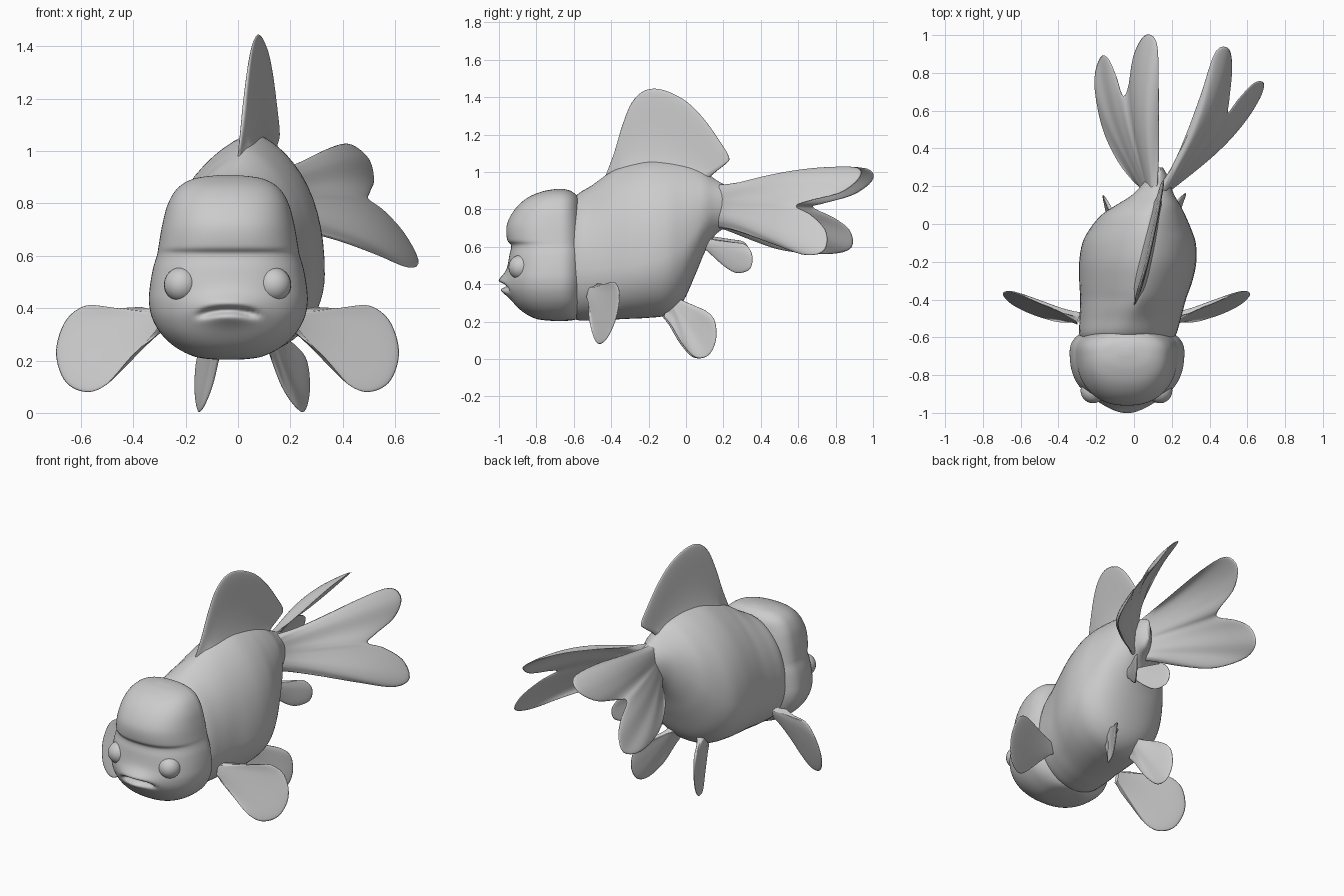
import bpy, bmesh
from math import sin, cos, pi, sqrt, exp
from mathutils import Vector

if "Cube" in bpy.data.objects:
    bpy.data.objects.remove(bpy.data.objects["Cube"])


def spline(pts, n):
    """Sample n points on a smooth curve through rows of numbers."""
    out, m = [], len(pts) - 1
    for k in range(n):
        u = k / (n - 1) * m
        i = min(int(u), m - 1)
        f = u - i
        p0, p1, p2, p3 = (pts[max(i - 1, 0)], pts[i], pts[i + 1], pts[min(i + 2, m)])
        out.append([0.5 * (2 * b + (c - a) * f + (2 * a - 5 * b + 4 * c - d) * f * f
                           + (3 * b - a - 3 * c + d) * f ** 3)
                    for a, b, c, d in zip(p0, p1, p2, p3)])
    return out


def grid_object(name, rows, closed=False, caps=False):
    """Skin rows of points with quads, weld and smooth."""
    bm = bmesh.new()
    vs = [[bm.verts.new(p) for p in r] for r in rows]
    n = len(rows[0])
    for r0, r1 in zip(vs, vs[1:]):
        for j in range(n if closed else n - 1):
            k = (j + 1) % n
            bm.faces.new((r0[j], r0[k], r1[k], r1[j]))
    if caps:
        bm.faces.new(vs[0])
        bm.faces.new(vs[-1])
    bmesh.ops.remove_doubles(bm, verts=bm.verts, dist=1e-5)
    bmesh.ops.recalc_face_normals(bm, faces=bm.faces)
    me = bpy.data.meshes.new(name)
    bm.to_mesh(me)
    bm.free()
    for p in me.polygons:
        p.use_smooth = True
    ob = bpy.data.objects.new(name, me)
    bpy.context.collection.objects.link(ob)
    return ob


def fin(name, a, b, edge, thick=0.009, flare=0.02, bulge=(0, 0, 0), n=56, rows=18):
    """Thin fin: rays from root line a-b out to a smooth rounded edge."""
    a, b, bulge = Vector(a), Vector(b), Vector(bulge)
    rim = [Vector(p) for p in spline(edge, n)]
    # mean plane normal of the outline
    nrm = Vector()
    for p, q in zip([a] + rim + [b], rim + [b, a]):
        nrm += (p - a).cross(q - a)
    nrm.normalize()
    loop = []
    for i in range(rows + 1):
        s = 1 - (1 - i / rows) ** 1.5
        front, back = [], []
        for j in range(n):
            t = j / (n - 1)
            root = a.lerp(b, t)
            R = (rim[j] - root).length
            p = root.lerp(rim[j], s) + bulge * (sin(pi * s * R / .9) - s * sin(pi * R / .9))
            h = thick * sqrt(1 - s ** 8) + flare * (1 - s) ** 4
            h *= sqrt(min(1, 7 * min(t, 1 - t)))
            front.append(p + nrm * h)
            back.append(p - nrm * h)
        loop.append(front + back[::-1])
    return grid_object(name, loop)


def spow(v, e):
    return (abs(v) ** e) * (1 if v >= 0 else -1)


# Body: egg-shaped rings along y (y, centre x, half width, top, bottom, widest z)
body = [(-.66, -.035, .18, .72, .3, .48), (-.6, -.035, .25, .86, .215, .48),
        (-.5, -.02, .268, .93, .205, .48), (-.4, -.005, .28, 1.0, .21, .49),
        (-.3, .01, .3, 1.04, .215, .5), (-.2, .02, .31, 1.065, .22, .52),
        (-.1, .027, .3, 1.065, .235, .55), (-.02, .035, .265, 1.055, .3, .6),
        (.05, .05, .22, 1.035, .45, .68), (.1, .075, .17, 1.005, .57, .75),
        (.15, .1, .115, .965, .655, .8), (.2, .115, .08, .935, .695, .82),
        (.26, .13, .045, .91, .72, .82), (.3, .14, .012, .88, .76, .82)]
rings = []
for y, cx, w, top, bot, zw in spline(body, 60):
    ring = []
    for k in range(56):
        c, s = cos(2 * pi * k / 56), sin(2 * pi * k / 56)
        up = max(0, s) * min(1, max(0, (y + .6) / .2))
        x = cx + w * spow(c, .95 + .4 * up) + .035 * up * up * min(1, w / .25)
        ring.append((x, y, zw + s * ((top - zw) if s > 0 else (zw - bot))))
    rings.append(ring)
grid_object("body", rings, True, True)

# Head with swollen hood: stacked slices (z, front y, back y, half width)
head = [(.203, -.71, -.64, .04), (.214, -.8, -.58, .125), (.25, -.87, -.555, .2),
        (.3, -.92, -.54, .255), (.36, -.95, -.535, .29), (.42, -.96, -.53, .303),
        (.48, -.955, -.53, .3), (.55, -.945, -.53, .288), (.605, -.935, -.535, .272),
        (.64, -.957, -.54, .266), (.72, -.957, -.548, .252), (.8, -.915, -.56, .23),
        (.86, -.85, -.575, .192), (.895, -.77, -.61, .13), (.908, -.7, -.65, .04)]
HX, HY = -.037, -.68
rings = []
for z, yf, yb, w in spline(head, 110):
    ring = []
    for k in range(96):
        c, s = cos(2 * pi * k / 96), sin(2 * pi * k / 96)
        dx = w * spow(c, .85)
        y = HY + spow(s, .85) * ((HY - yf) if s < 0 else (yb - HY))
        if s < 0:
            # lips pushed out, mouth slit pressed in
            y -= .055 * exp(-(dx / .11) ** 2 - ((z - .395) / .055) ** 2)
            y += .055 * exp(-(dx / .105) ** 6 - ((z - .393 + 1.6 * dx * dx) / .016) ** 2)
        ring.append((HX + dx, y, z))
    rings.append(ring)
grid_object("head", rings, True, True)

# Eyes
for side, x in (("left", -.217), ("right", .137)):
    bpy.ops.mesh.primitive_uv_sphere_add(segments=24, ring_count=16, radius=.066,
                                         location=(x, -.883, .49))
    bpy.context.object.name = side + "_eye"
    bpy.ops.object.shade_smooth()

# Dorsal fin, slanting in plan with the curved back
side_outline = [(-.43, .98), (-.385, 1.1), (-.34, 1.25), (-.29, 1.37), (-.22, 1.435),
                (-.13, 1.44), (-.01, 1.385), (.09, 1.29), (.18, 1.165), (.23, 1.08),
                (.215, 1.045), (.14, .99)]
fin("dorsal_fin", (.01, -.42, .95), (.125, .12, .95),
    [((y + .43) * .23 + .04 * (z - .98), y, z) for y, z in side_outline], .011, .05)

# Twin forked tail fins, bowed outwards
fin("right_tail_fin", (.14, .17, .93), (.15, .17, .7),
    [(.2, .3, .94), (.27, .45, .97), (.36, .7, 1.015), (.43, .91, 1.025), (.5, .93, .97),
     (.52, .83, .89), (.505, .66, .845), (.5, .59, .815), (.56, .67, .77), (.64, .75, .68),
     (.69, .74, .58), (.65, .64, .555), (.53, .49, .605), (.37, .33, .665), (.22, .22, .7)],
    bulge=(.054, -.033, .04))
fin("left_tail_fin", (.12, .17, .93), (.06, .17, .7),
    [(.13, .3, .94), (.13, .45, .965), (.13, .75, 1.015), (.12, .96, 1.02), (.06, 1.0, .96),
     (.0, .9, .88), (-.03, .73, .83), (-.06, .68, .81), (-.1, .8, .75), (-.14, .88, .68),
     (-.18, .88, .59), (-.21, .75, .56), (-.17, .52, .58), (-.09, .34, .64), (0, .22, .69)],
    bulge=(-.055, -.008, .038))

# Paired fins: right outlines, the left ones remapped to the bent body
pairs = [
    ("pectoral_fin", (.21, -.49, .385), (.21, -.51, .315),
     [(.29, -.475, .405), (.4, -.42, .4), (.5, -.38, .41), (.58, -.355, .35), (.615, -.37, .23),
      (.58, -.415, .12), (.5, -.46, .08), (.42, -.49, .11), (.33, -.515, .21), (.25, -.52, .28)],
     lambda p: (-.08 - p[0], p[1], p[2])),
    ("pelvic_fin", (.12, -.03, .32), (.11, -.09, .29),
     [(.17, .03, .29), (.22, .11, .255), (.262, .155, .2), (.275, .16, .1), (.262, .12, .02),
      (.235, .05, .008), (.18, -.02, .08), (.14, -.08, .18), (.12, -.12, .23)],
     lambda p: (-.6 * p[0], p[1] - .01, p[2])),
    ("anal_fin", (.11, .08, .65), (.1, .08, .61),
     [(.13, .15, .64), (.2, .25, .625), (.245, .32, .61), (.275, .355, .55), (.265, .34, .48),
      (.215, .27, .46), (.165, .2, .5), (.12, .13, .57)],
     lambda p: (.1 - (p[0] - .1) * .45, p[1] - .01, p[2] + .015)),
]
for name, a, b, edge, left in pairs:
    fin("right_" + name, a, b, edge)
    fin("left_" + name, left(a), left(b), [left(p) for p in edge])
